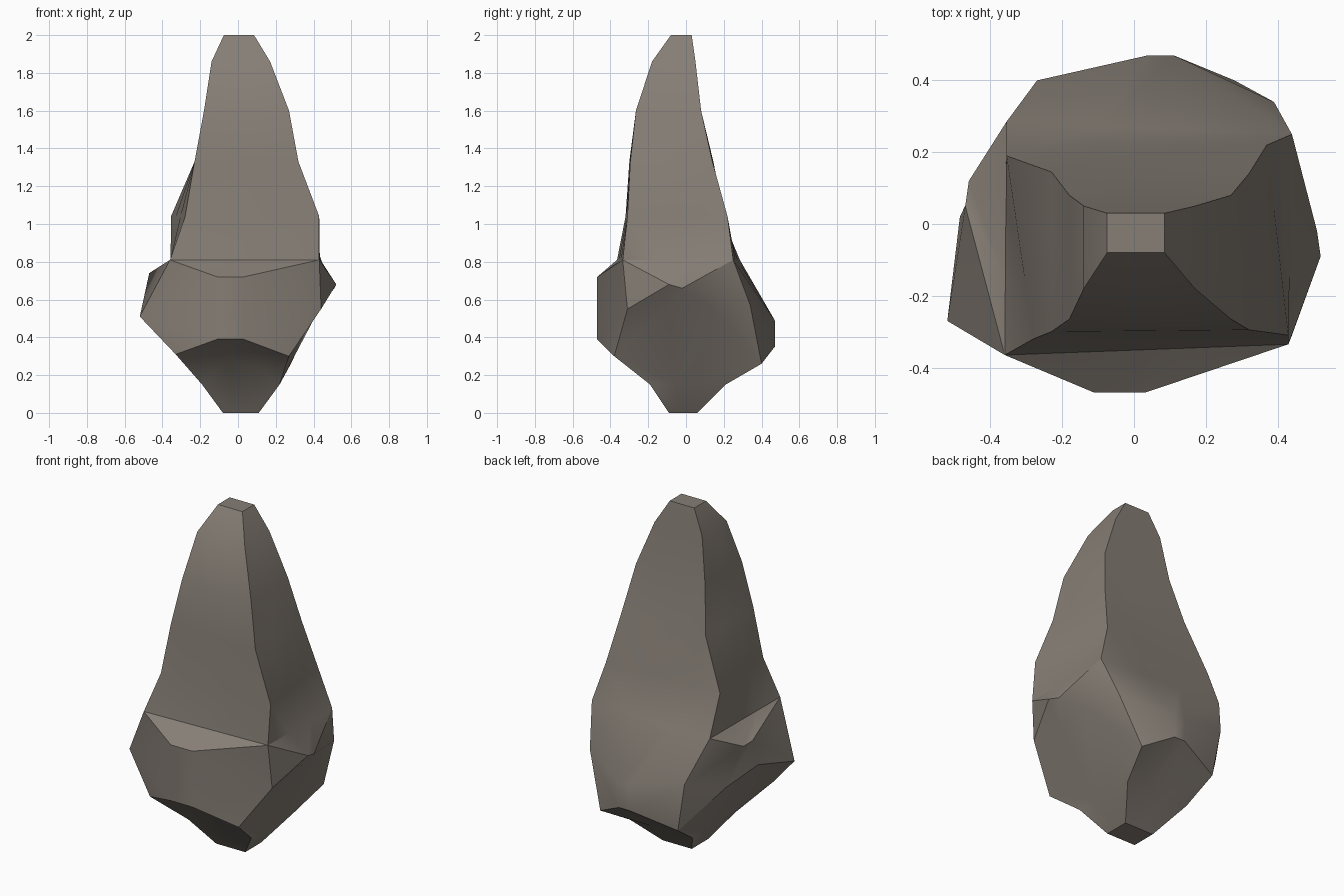
import bpy, bmesh, math
from mathutils import Vector

if "Cube" in bpy.data.objects:
    bpy.data.objects.remove(bpy.data.objects["Cube"])


def four_sided(z, fl, fr, br, bl):
    """Ring of 12 points: four corners with two points along each straight side."""
    corners = [Vector((*c, z)) for c in (fl, fr, br, bl)]
    ring = []
    for i, a in enumerate(corners):
        b = corners[(i + 1) % 4]
        ring += [a, a.lerp(b, 1 / 3), a.lerp(b, 2 / 3)]
    return ring


def rect(z, x0, x1, y0, y1):
    return four_sided(z, (x0, y0), (x1, y0), (x1, y1), (x0, y1))


# Tapered foot and neck, with a recess under the front bulge
foot = rect(0, -.08, .11, -.09, .06)
neck = rect(.15, -.19, .22, -.19, .21)
neck[1] = Vector((-.07, -.27, .28))
neck[2] = Vector((.10, -.24, .24))

# Lower rim of the bulging belly: corner, then two bulge points, per side
lower_belly = [Vector(p) for p in (
    (-.33, -.35, .31), (-.11, -.47, .39), (.03, -.47, .39),
    (.27, -.38, .30), (.435, -.10, .56), (.425, .12, .565),
    (.28, .40, .26), (.11, .47, .35), (.04, .47, .35),
    (-.22, .39, .27), (-.40, .20, .50), (-.485, .02, .59))]

# Upper rim of the belly
upper_belly = [Vector(p) for p in (
    (-.52, -.27, .51), (-.11, -.47, .72), (.03, -.47, .72),
    (.44, -.31, .55), (.52, -.09, .68), (.51, -.02, .66),
    (.39, .34, .57), (.11, .47, .49), (.04, .47, .49),
    (-.27, .40, .56), (-.46, .12, .73), (-.47, .05, .74))]

# Four-sided spire narrowing to a blunt tip
spire = [
    four_sided(.81, (-.36, -.365), (.43, -.335), (.44, .25), (-.355, .285)),
    four_sided(1.04, (-.28, -.32), (.43, -.31), (.37, .22), (-.355, .19)),
    four_sided(1.33, (-.23, -.30), (.32, -.295), (.32, .14), (-.23, .145)),
    rect(1.60, -.18, .27, -.265, .08),
    rect(1.86, -.14, .17, -.18, .05),
    rect(2.0, -.075, .085, -.08, .03),
]

# Loft the rings, with creases fanning down from each upper corner
bm = bmesh.new()
rings = [[bm.verts.new(p) for p in ring]
         for ring in [foot, neck, lower_belly, upper_belly] + spire]
for lo, hi in zip(rings, rings[1:]):
    for i in range(12):
        j = (i + 1) % 12
        if i % 3 == 0:
            tris = ((lo[i], lo[j], hi[i]), (lo[j], hi[j], hi[i]))
        else:
            tris = ((lo[i], lo[j], hi[j]), (lo[i], hi[j], hi[i]))
        for t in tris:
            bm.faces.new(t)
bm.faces.new(rings[0][::-1])
bm.faces.new(rings[-1])
bmesh.ops.recalc_face_normals(bm, faces=bm.faces)

mesh = bpy.data.meshes.new("rock_spire")
bm.to_mesh(mesh)
bm.free()
rock = bpy.data.objects.new("rock_spire", mesh)
bpy.context.collection.objects.link(rock)

# Warm grey stone
stone = bpy.data.materials.new("stone")
stone.diffuse_color = (.24, .21, .18, 1)
stone.use_nodes = True
stone.node_tree.nodes["Principled BSDF"].inputs["Base Color"].default_value = stone.diffuse_color
mesh.materials.append(stone)

bpy.context.view_layer.objects.active = rock
rock.select_set(True)
bpy.ops.object.shade_smooth_by_angle(angle=math.radians(30))
